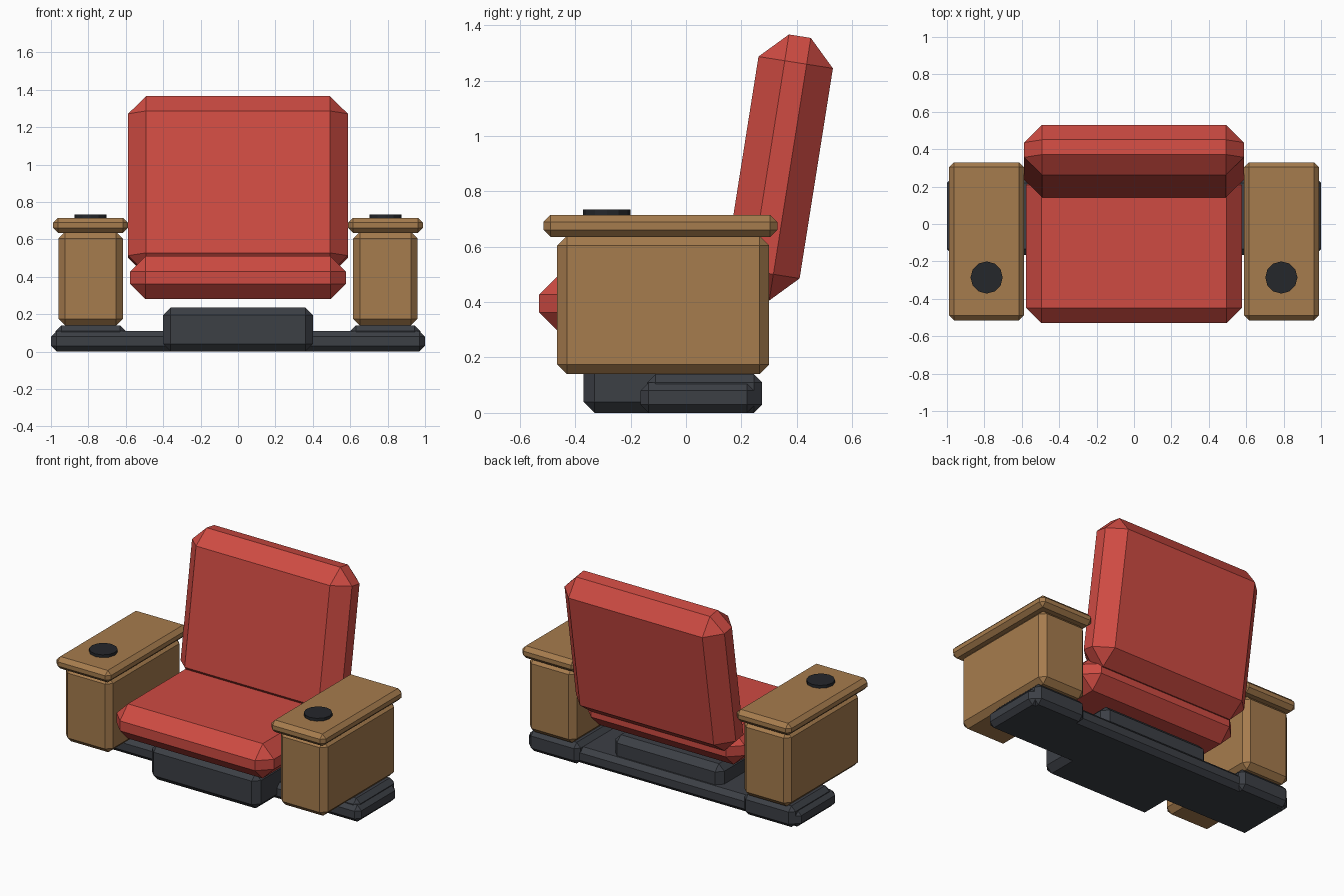
import bpy, math
from mathutils import Matrix

if "Cube" in bpy.data.objects:
    bpy.data.objects.remove(bpy.data.objects["Cube"])


def material(name, rgb):
    m = bpy.data.materials.new(name)
    m.diffuse_color = (*rgb, 1)
    m.use_nodes = True
    m.node_tree.nodes["Principled BSDF"].inputs["Base Color"].default_value = m.diffuse_color
    return m


red = material("red_upholstery", (0.62, 0.07, 0.055))
wood = material("wood", (0.38, 0.2, 0.075))
dark = material("dark_metal", (0.045, 0.05, 0.06))
black = material("black_plastic", (0.018, 0.02, 0.024))


def block(name, lo, hi, bevel, mat):
    """Chamfered box between two corners."""
    loc = [(a + b) / 2 for a, b in zip(lo, hi)]
    size = [b - a for a, b in zip(lo, hi)]
    bpy.ops.mesh.primitive_cube_add(size=1, location=loc)
    ob = bpy.context.object
    ob.name = name
    ob.data.transform(Matrix.Diagonal((*size, 1)))
    ob.data.materials.append(mat)
    b = ob.modifiers.new("chamfer", 'BEVEL')
    b.width, b.segments = bevel, 1
    return ob


# Cushions
block("seat_cushion", (-0.577, -0.53, 0.28), (0.577, 0.29, 0.51), 0.082, red)
back = block("back_cushion", (-0.587, 0.2, 0.406), (0.587, 0.472, 1.366), 0.096, red)
back.rotation_euler.x = -math.radians(9)

# Base
block("base_bar", (-1, -0.165, 0), (1, 0.25, 0.11), 0.03, dark)
block("base_block", (-0.4, -0.37, 0), (0.4, 0.21, 0.235), 0.04, dark)

# Arms on both sides
for side, s in (("left", -1), ("right", 1)):
    c = 0.788 * s
    block(side + "_foot", (c - 0.187, -0.14, 0), (c + 0.187, 0.275, 0.14), 0.03, dark)
    block(side + "_arm", (c - 0.172, -0.465, 0.14), (c + 0.172, 0.30, 0.64), 0.035, wood)
    block(side + "_arm_cap", (c - 0.2, -0.515, 0.635), (c + 0.2, 0.33, 0.715), 0.026, wood)
    bpy.ops.mesh.primitive_cylinder_add(vertices=12, radius=0.086, depth=0.04,
                                        location=(c, -0.286, 0.714))
    cup = bpy.context.object
    cup.name = side + "_cup_holder"
    cup.data.materials.append(black)
